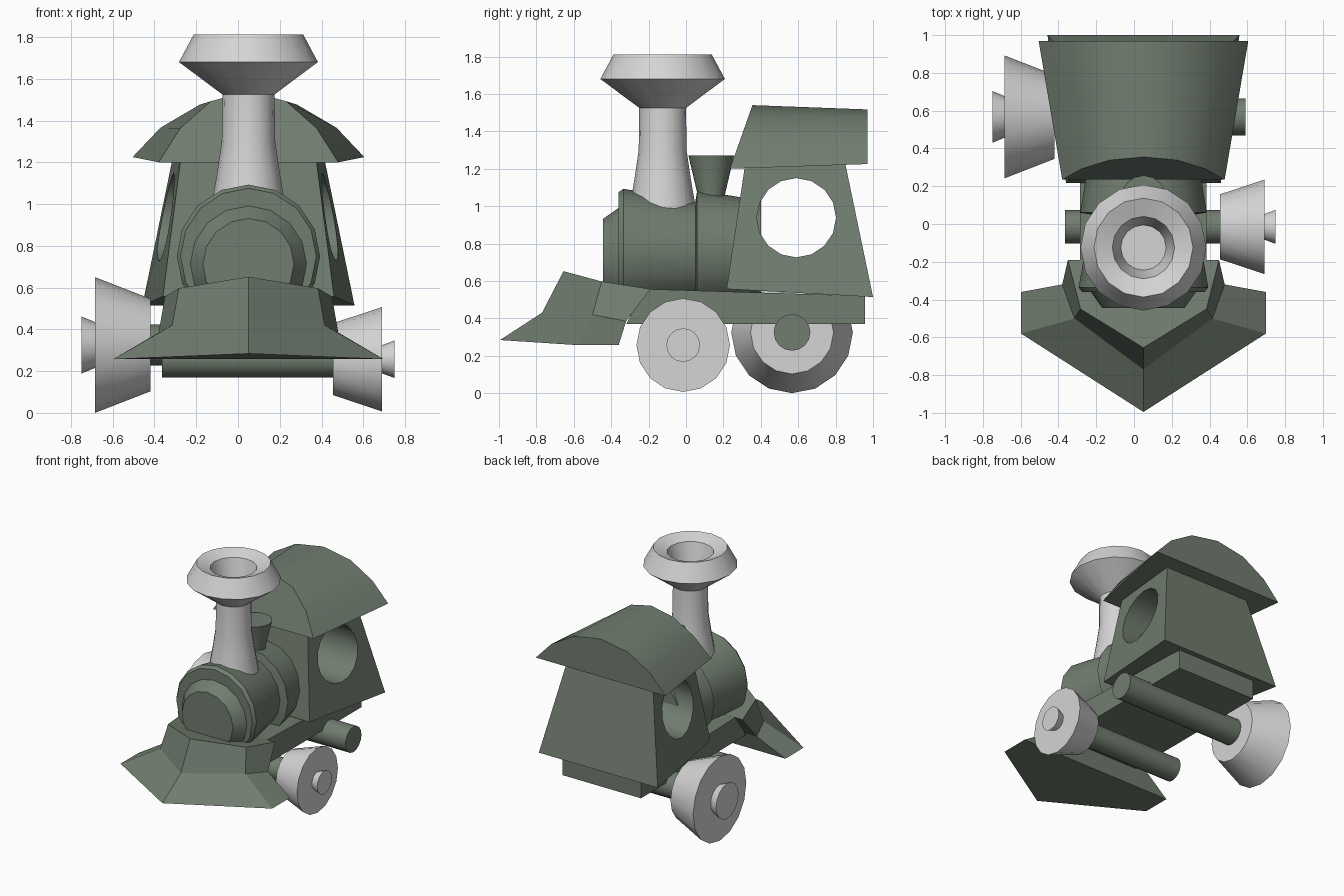
import bpy, bmesh
from math import sin, cos, tau, radians
from mathutils import Vector

if "Cube" in bpy.data.objects:
    bpy.data.objects.remove(bpy.data.objects["Cube"], do_unlink=True)

CX = 0.05      # centre line of the body
SIDES = 16


def material(name, rgb):
    m = bpy.data.materials.new(name)
    m.use_nodes = True
    m.diffuse_color = (*rgb, 1)
    m.node_tree.nodes["Principled BSDF"].inputs["Base Color"].default_value = (*rgb, 1)
    return m


GREEN = material("dark grey green", (0.165, 0.205, 0.16))
GREY = material("light grey", (0.66, 0.66, 0.66))


def loft(name, rings, mat, smooth=True):
    """Skin closed rings of points and cap both ends."""
    bm = bmesh.new()
    loops = [[bm.verts.new(p) for p in ring] for ring in rings]
    n = len(loops[0])
    for a, b in zip(loops, loops[1:]):
        for i in range(n):
            j = (i + 1) % n
            bm.faces.new((a[i], a[j], b[j], b[i]))
    bm.faces.new(loops[0])
    bm.faces.new(loops[-1])
    bmesh.ops.recalc_face_normals(bm, faces=bm.faces)
    mesh = bpy.data.meshes.new(name)
    bm.to_mesh(mesh)
    bm.free()
    mesh.materials.append(mat)
    ob = bpy.data.objects.new(name, mesh)
    bpy.context.collection.objects.link(ob)
    if smooth:
        bpy.ops.object.select_all(action='DESELECT')
        ob.select_set(True)
        bpy.context.view_layer.objects.active = ob
        bpy.ops.object.shade_smooth_by_angle(angle=radians(32))
    return ob


def lathe(name, profile, axis, centre, mat):
    """Turn (distance along axis, radius) pairs around an axis through centre."""
    u, v = (axis + 1) % 3, (axis + 2) % 3
    rings = []
    for t, r in profile:
        ring = []
        for k in range(SIDES):
            p = Vector(centre)
            p[axis] = t
            p[u] += r * cos(tau * k / SIDES)
            p[v] += r * sin(tau * k / SIDES)
            ring.append(p)
        rings.append(ring)
    return loft(name, rings, mat)


def rect(half, y0, y1, z0, z1):
    """Upright cross rectangle, leaning from y0 (bottom) to y1 (top)."""
    return [(CX - half, y0, z0), (CX + half, y0, z0),
            (CX + half, y1, z1), (CX - half, y1, z1)]


# Boiler with tapered barrel and rear collar, and the front door
lathe("boiler", [(-0.36, 0.325), (-0.335, 0.343), (0.05, 0.275),
                 (0.06, 0.335), (0.4, 0.28)], 1, (CX, 0, 0.75), GREEN)
lathe("boiler_door", [(-0.445, 0.218), (-0.36, 0.278), (-0.3, 0.278)],
      1, (CX, 0, 0.713), GREEN)

# Chimney with flared, hollow top
lathe("chimney", [(0.85, 0.2), (1.02, 0.172), (1.15, 0.15), (1.3, 0.128),
                  (1.525, 0.125), (1.68, 0.333), (1.812, 0.262),
                  (1.775, 0.165), (1.6, 0.12)], 2, (CX, -0.125, 0), GREY)
lathe("steam_dome", [(0.95, 0.07), (1.07, 0.075), (1.27, 0.122)],
      2, (CX, 0.135, 0), GREEN)

# Chassis
loft("chassis", [rect(0.335, -0.32, -0.22, 0.37, 0.557),
                 rect(0.335, 0.957, 0.957, 0.37, 0.52)], GREEN, False)

# Cab with a round window cut right through
cab = loft("cab", [rect(0.41, 0.217, 0.314, 0.557, 1.21),
                   rect(0.508, 1.0, 0.85, 0.514, 1.235)], GREEN, False)
for ring, half in ((0, 0.325), (4, 0.36)):
    for i, side in ((2, 1), (3, -1)):
        cab.data.vertices[ring + i].co.x = CX + side * half
cutter = lathe("window_cutter", [(-1, 0.212), (1, 0.212)], 0, (0, 0.59, 0.938), GREEN)
cutter.hide_render = True
mod = cab.modifiers.new("window", 'BOOLEAN')
mod.operation = 'DIFFERENCE'
mod.solver = 'EXACT'
mod.object = cutter
bpy.context.view_layer.objects.active = cab
bpy.ops.object.modifier_apply(modifier=mod.name)
bpy.data.objects.remove(cutter, do_unlink=True)

# Arched roof, leaning back at the front and wider at the rear
arch = [(-1, 0), (-0.76, 0.48), (-0.42, 0.86), (0, 1), (0.42, 0.86), (0.76, 0.48), (1, 0)]
loft("cab_roof", [
    [(CX + 0.43 * a, 0.235 + 0.12 * h, 1.2 + 0.34 * h) for a, h in arch],
    [(CX + 0.555 * a, 0.97, 1.225 + 0.292 * h) for a, h in arch]], GREEN)


# Wedge shaped plough at the front
def plough_row(middle, corner, back):
    flip = lambda p: (-p[0], p[1], p[2])
    row = [flip(back), flip(corner), middle, corner, back]
    return [(CX + x, y, z) for x, y, z in row]


loft("plough", [
    plough_row((0, -0.655, 0.652), (0.333, -0.45, 0.597), (0.4, -0.19, 0.557)),
    plough_row((0, -0.77, 0.43), (0.365, -0.5, 0.42), (0.43, -0.32, 0.385)),
    plough_row((0, -0.995, 0.284), (0.648, -0.58, 0.257), (0.648, -0.36, 0.257))],
    GREEN, False)

# Axles, each carrying one wheel with a flared hub
front, rear = (0, -0.015, 0.257), (0, 0.567, 0.325)
lathe("front_axle", [(-0.365, 0.088), (0.5, 0.088)], 0, front, GREEN)
lathe("rear_axle", [(-0.5, 0.098), (0.59, 0.098)], 0, rear, GREEN)
lathe("front_wheel", [(0.455, 0.172), (0.69, 0.25), (0.69, 0.068), (0.75, 0.09)],
      0, front, GREY)
lathe("rear_wheel", [(-0.42, 0.222), (-0.685, 0.325), (-0.685, 0.11), (-0.75, 0.137)],
      0, rear, GREY)
